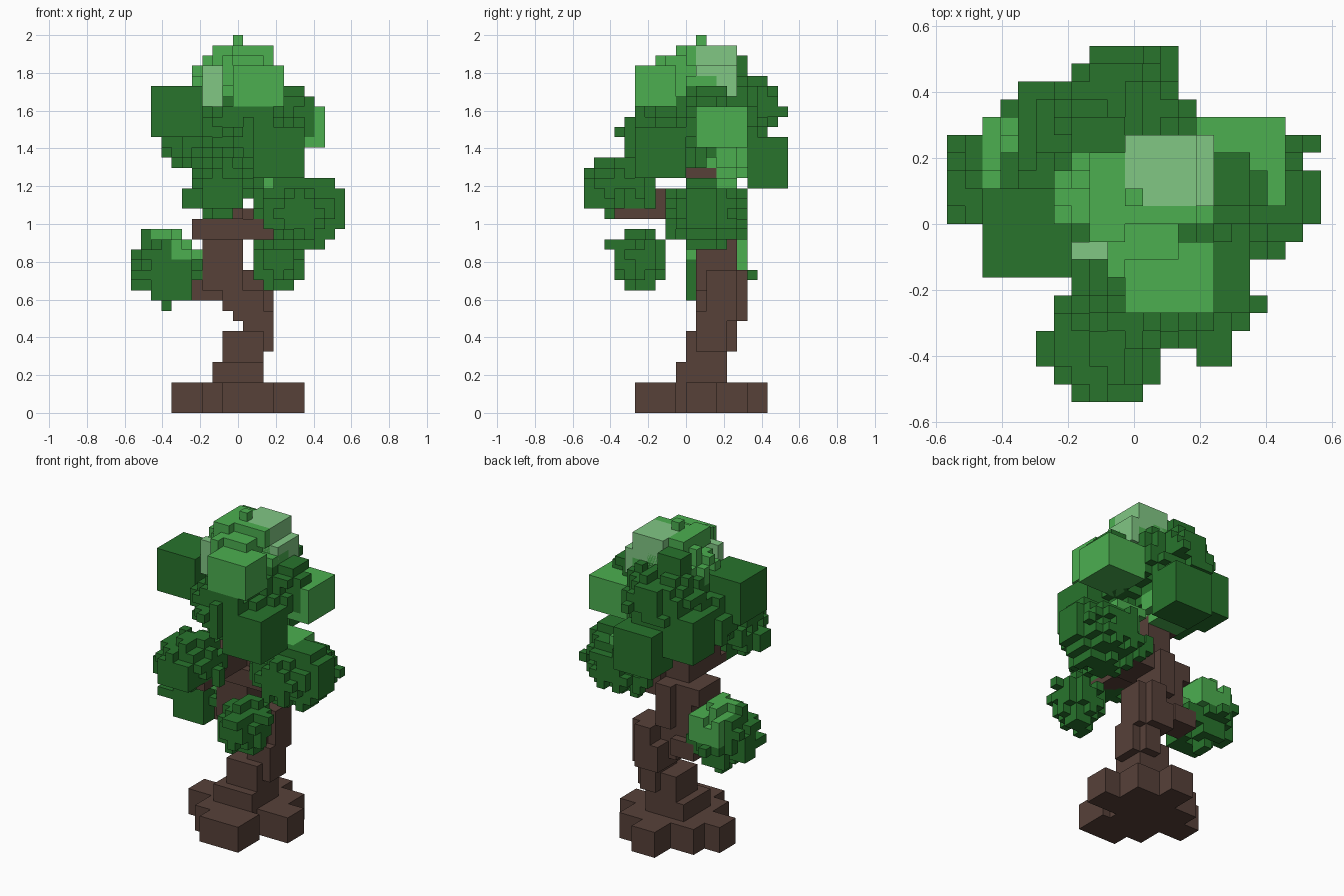
import bpy, bmesh, random
from mathutils import Vector

cube = bpy.data.objects.get("Cube")
if cube:
    bpy.data.objects.remove(cube, do_unlink=True)

U = 2 / 37          # edge of one block
rng = random.Random(4)


def material(name, rgb):
    lin = [((c / 255 + 0.055) / 1.055) ** 2.4 for c in rgb] + [1]
    m = bpy.data.materials.new(name)
    m.use_nodes = True
    m.diffuse_color = lin
    m.node_tree.nodes["Principled BSDF"].inputs["Base Color"].default_value = lin
    return m


BARK = material("bark brown", (87, 65, 57))
DARK = material("dark leaf green", (40, 116, 44))
LIGHT = material("light leaf green", (76, 175, 80))
PALE = material("pale leaf green", (129, 199, 132))


def finish(name, bm, mats):
    mesh = bpy.data.meshes.new(name)
    bm.to_mesh(mesh)
    bm.free()
    for m in mats:
        mesh.materials.append(m)
    obj = bpy.data.objects.new(name, mesh)
    bpy.context.collection.objects.link(obj)
    return obj


def boxes(name, mat, *spans):
    """Boxes given as x0, x1, y0, y1, z0, z1 in block units."""
    bm = bmesh.new()
    for x0, x1, y0, y1, z0, z1 in spans:
        verts = bmesh.ops.create_cube(bm, size=1)["verts"]
        for v in verts:
            v.co = Vector(((x0 + x1) / 2 + v.co.x * (x1 - x0),
                           (y0 + y1) / 2 + v.co.y * (y1 - y0),
                           (z0 + z1) / 2 + v.co.z * (z1 - z0))) * U
    return finish(name, bm, [mat])


DIRS = [Vector(d) for d in ((1, 0, 0), (-1, 0, 0), (0, 1, 0), (0, -1, 0), (0, 0, 1), (0, 0, -1))]


def clump(name, span, nubs=(), mats=(DARK,), rule=lambda x, y, z: 0):
    """Ragged ellipsoid of unit blocks filling a span; nubs are extra block spans."""
    x0, x1, y0, y1, z0, z1 = span
    c = Vector((x0 + x1, y0 + y1, z0 + z1)) / 2
    r = Vector((x1 - x0, y1 - y0, z1 - z0)) / 2

    def cells(s):
        for i in range(int(s[1] - s[0])):
            for j in range(s[3] - s[2]):
                for k in range(s[5] - s[4]):
                    yield (s[0] + i + 0.5, s[2] + j + 0.5, s[4] + k + 0.5)

    solid = set()
    for p in cells(span):
        d = sum(((p[a] - c[a]) / r[a]) ** 2 for a in range(3)) ** 0.5
        if d < rng.uniform(0.85, 1.14):
            solid.add(p)
    for s in nubs:
        solid.update(cells(s))
    # only outward faces of the blocks
    bm = bmesh.new()
    for p in sorted(solid):
        q = Vector(p)
        for d in DIRS:
            if tuple(q + d) in solid:
                continue
            a = Vector((d.y, d.z, d.x)) / 2
            b = d.cross(a)
            f = bm.faces.new([bm.verts.new((q + d / 2 + a * s + b * t) * U)
                              for s, t in ((1, 1), (-1, 1), (-1, -1), (1, -1))])
            f.material_index = rule(*p)
    bmesh.ops.remove_doubles(bm, verts=bm.verts, dist=1e-5)
    return finish(name, bm, mats)


# Roots: a chunky irregular cross
boxes("roots", BARK,
      (-2.5, 2.5, -2, 5, 0, 3), (-6.5, -2.5, 0, 3, 0, 3), (2.5, 6.5, 0, 3, 0, 3),
      (-1.5, 3.5, -5, -1, 0, 3), (-1.5, 1.5, 4, 8, 0, 3), (-4.5, -1.5, 2, 5, 0, 3),
      (0.5, 4.5, 3, 6, 0, 3), (-3.5, -1.5, -3, 1, 0, 3))

# Trunk: stacked blocks leaning right, then left
boxes("trunk", BARK,
      (-2.5, 2.5, -1, 4, 2, 5), (-1.5, 2.5, 0, 4, 4, 8),
      (0.5, 3.5, 1, 4, 6, 10), (0.5, 2.5, 1, 5, 6, 10),
      (-0.5, 3.5, 2, 5, 9, 12), (-0.5, 2.5, 1, 6, 9, 12),
      (0.5, 3.5, 2, 5, 11, 14), (0.5, 2.5, 2, 6, 11, 14), (-1.5, 0.5, 1, 4, 10, 17),
      (-3.5, -0.5, 1, 4, 12, 19), (-1.5, 0.5, 2, 5, 14, 19))

# Branches reaching out to the clumps
boxes("branches", BARK,
      (-4.5, 3.5, 0, 4, 17, 19), (-4.5, -1.5, 2, 5, 11, 13), (-2.5, 0.5, -7, 1, 19, 20),
      (-2.5, 0.5, -3, 1, 19, 22), (-2.5, 0.5, 0, 3, 19, 24), (-3.5, -0.5, 1, 3, 23, 25),
      (0.5, 3.5, 1, 4, 17, 20))

# Low clumps around the trunk
clump("front_low_clump", (1.5, 6.5, -7, -2, 12, 18), [(3.5, 5.5, -8, -6, 16, 17), (5.5, 7.5, -5, -4, 16, 17)])
clump("front_clump", (-4.5, 1.5, -10, -3, 19, 25),
      [(-3.5, 0.5, -10, -8, 20, 23), (-5.5, -4.5, -8, -6, 20, 22), (1.5, 2.5, -7, -6, 20, 22)])
clump("left_clump", (1.5, 10.5, -2, 6, 16, 23),
      [(8.5, 10.5, 0, 3, 19, 22), (2.5, 6.5, 2, 5, 22, 23), (6.5, 9.5, 0, 3, 22, 23),
       (2.5, 4.5, 0, 4, 20, 22), (4.5, 7.5, -2, 6, 18, 21)],
      (DARK, LIGHT), lambda x, y, z: int(y > 1 and x < 6.5 and (z > 22 or z > 20 and x < 5)))
clump("right_clump", (-10.5, -3.5, 0, 6, 11, 18),
      [(-10.5, -8.5, 2, 4, 12, 15), (-7.5, -6.5, 2, 4, 10, 12), (-10.5, -8.5, 0, 1, 13, 14),
       (-7.5, -6.5, 5, 7, 13, 14), (-8.5, -4.5, 0, 1, 12, 16), (-8.5, -4.5, 0, 2, 11, 12),
       (-6.5, -4.5, 5, 6, 14, 17)],
      (DARK, LIGHT),
      lambda x, y, z: int(x > -8.5 and (z > 17 or z > 14 and y > 3) or x > -6.5 and z > 15))

# Crown: ragged core
clump("crown_front_clump", (-3.5, 4.5, -6, 4, 24, 31), [(-0.5, 0.5, -7, -5, 27, 28)])
clump("crown_right_clump", (-7.5, -1.5, 0, 5, 24, 30))
clump("crown_back_clump", (-5.5, 3.5, 1, 9, 26, 33), [(0.5, 1.5, 8, 10, 29, 30)])
clump("crown_left_clump", (0.5, 6.5, -1, 5, 26, 32), [(5.5, 7.5, 1, 3, 27, 31), (3.5, 6.5, 1, 4, 31, 32)])
clump("crown_under_clump", (-4.5, 1.5, 2, 6, 23, 27), (), (LIGHT,))
clump("crown_top_clump", (-4.5, 4.5, -1, 5, 29, 35),
      [(-0.5, 0.5, 1, 2, 35, 37), (-2.5, -0.5, -1, 4, 34, 36), (-0.5, 3.5, 0, 1, 34, 36),
       (-1.5, -0.5, -3, -1, 32, 35), (-0.5, 2.5, -2, 0, 33, 35)], (LIGHT,))

# Crown: large plain blocks
boxes("crown_dark_blocks", DARK,
      (-8.5, -3.5, -3, 2, 27, 32), (1.5, 6.5, -5, 0, 23, 28), (-2.5, 2.5, 6, 10, 22, 27),
      (-6.5, -2.5, 4, 8, 24, 29), (-3.5, -0.5, 4, 6, 32, 35))
boxes("crown_light_blocks", LIGHT, (-0.5, 4.5, -5, -1, 30, 34), (3.5, 8.5, 1, 6, 26, 30))
boxes("crown_pale_blocks", PALE, (-0.5, 3.5, 1, 5, 32, 36), (3.5, 4.5, 1, 5, 31, 34), (-3.5, -1.5, -2, -1, 30, 34))
